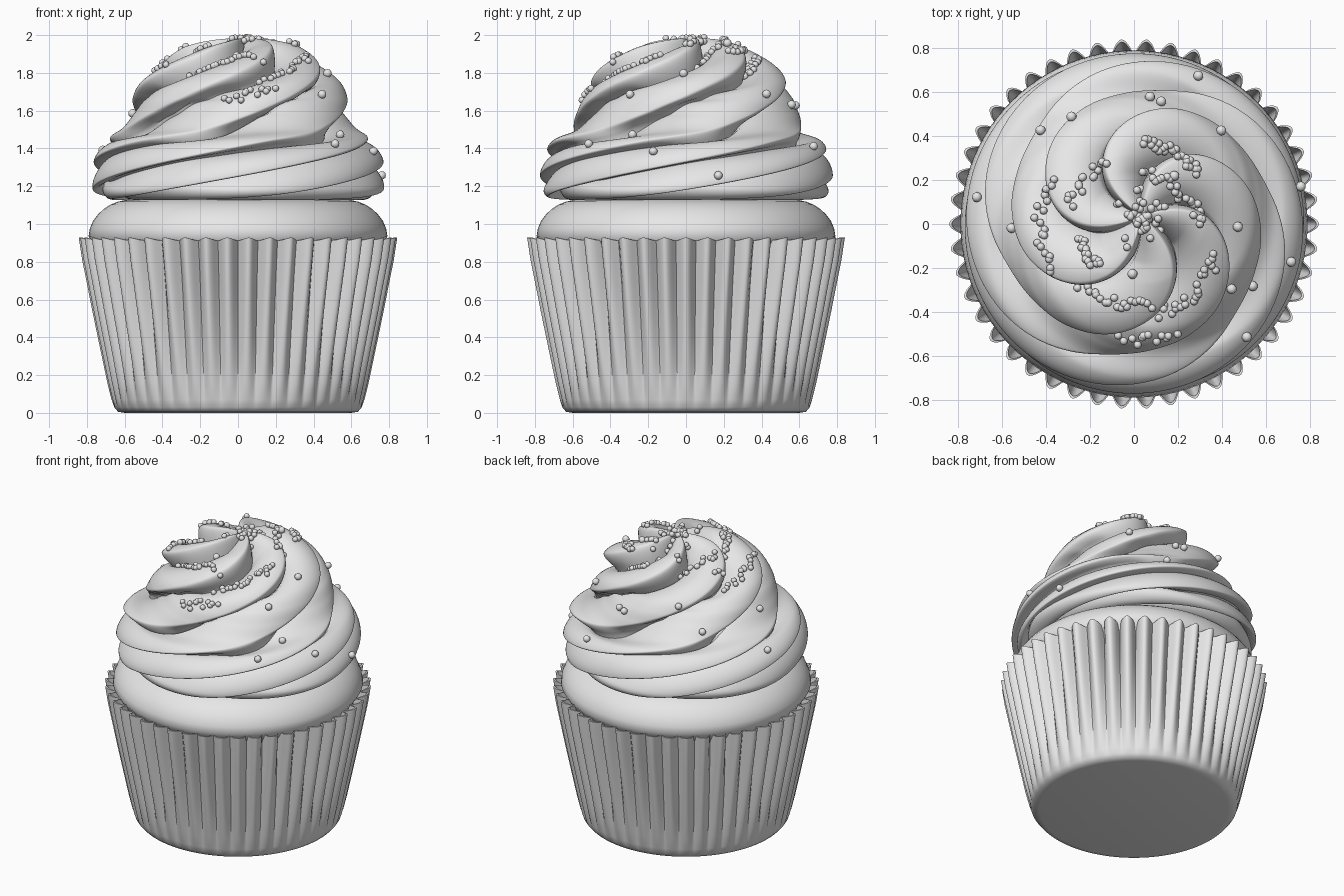
import bpy, bmesh, math, random
from mathutils import Vector
from mathutils.bvhtree import BVHTree

random.seed(7)
cube = bpy.data.objects.get("Cube")
if cube:
    bpy.data.objects.remove(cube, do_unlink=True)

TAU = 2 * math.pi
grey = bpy.data.materials.new("light grey")
grey.use_nodes = True
grey.diffuse_color = (0.8, 0.8, 0.8, 1)
grey.node_tree.nodes["Principled BSDF"].inputs["Base Color"].default_value = (0.8, 0.8, 0.8, 1)


def finish(bm, name, angle):
    me = bpy.data.meshes.new(name)
    bm.to_mesh(me)
    bm.free()
    me.materials.append(grey)
    ob = bpy.data.objects.new(name, me)
    bpy.context.collection.objects.link(ob)
    bpy.ops.object.select_all(action='DESELECT')
    ob.select_set(True)
    bpy.context.view_layer.objects.active = ob
    bpy.ops.object.shade_smooth_by_angle(angle=math.radians(angle))


def loft(rows, cols, point):
    """Closed rings of points, point(i, j) -> (x, y, z), joined by quads."""
    bm = bmesh.new()
    grid = [[bm.verts.new(point(i, j)) for j in range(cols)] for i in range(rows)]
    for a, b in zip(grid, grid[1:]):
        for j in range(cols):
            k = (j + 1) % cols
            bm.faces.new((a[j], a[k], b[k], b[j]))
    bmesh.ops.remove_doubles(bm, verts=bm.verts, dist=1e-5)
    bmesh.ops.recalc_face_normals(bm, faces=bm.faces)
    return bm


def spline(pts, n):
    """Smooth profile through (r, z) points, evenly spaced by length."""
    p = [Vector(q) for q in pts]
    p = [2 * p[0] - p[1]] + p + [2 * p[-1] - p[-2]]
    fine = []
    for a, b, c, d in zip(p, p[1:], p[2:], p[3:]):
        for k in range(30):
            t = k / 30
            fine.append(0.5 * (2 * b + (c - a) * t + (2 * a - 5 * b + 4 * c - d) * t * t
                               + (3 * b - a - 3 * c + d) * t ** 3))
    fine.append(p[-2])
    dist = [0]
    for a, b in zip(fine, fine[1:]):
        dist.append(dist[-1] + (b - a).length)
    out, k = [], 0
    for i in range(n):
        want = dist[-1] * i / (n - 1)
        while k < len(fine) - 2 and dist[k + 1] < want:
            k += 1
        out.append(fine[k].lerp(fine[k + 1], (want - dist[k]) / (dist[k + 1] - dist[k])))
    return out


# Pleated paper wrapper: outside wall, rim, then inside wall
PLEATS, STEP = 46, 12
outer = [(0, 0.0), (0.6, 0.0), (0.635, 0.006), (0.655, 0.03), (0.665, 0.07), (0.682, 0.16),
         (0.70, 0.27), (0.722, 0.4), (0.746, 0.54), (0.769, 0.68), (0.792, 0.81), (0.81, 0.92)]
wall = outer + [(r - 0.012, z) for r, z in reversed(outer[6:])]


def wrapper_point(i, j):
    r, z = wall[i]
    a = TAU * j / (PLEATS * STEP)
    wave = math.cos(PLEATS * a)
    # broad outer folds, narrow inner creases
    crest = 2 * ((wave + 1) / 2) ** 0.6 - 1
    offset = 0.033 * min(1, max(0, (z - 0.03) / 0.75)) ** 0.7 * crest
    # deeper folds near the four diagonals
    diag = abs((a % (TAU / 4)) - TAU / 8)
    if diag < 0.2 and wave < 0:
        offset -= 0.03 * max(0, (z - 0.5) / 0.42) * wave ** 4
    if z > 0.9:
        z += 0.008 * wave
    if r > 0:
        r += offset
    return r * math.cos(a), r * math.sin(a), z


finish(loft(len(wall), PLEATS * STEP, wrapper_point), "pleated_wrapper", 50)

# Domed cake
dome = spline([(0.70, 0.70), (0.745, 0.86), (0.785, 0.92), (0.79, 0.955), (0.765, 1.02),
               (0.71, 1.08), (0.63, 1.12), (0.5, 1.135), (0.3, 1.14), (0, 1.14)], 28)


def cake_point(i, j):
    a = TAU * j / 96
    r, z = dome[i]
    return r * math.cos(a), r * math.sin(a), z


finish(loft(len(dome), 96, cake_point), "cake", 60)

# Piped frosting: twisted lobes with drooping lower lips, leaning slightly at the top
LOBES, COLS, ROWS = 6, 240, 150
env = spline([(0.5, 1.13), (0.67, 1.145), (0.755, 1.18), (0.775, 1.25), (0.765, 1.38),
              (0.715, 1.48), (0.625, 1.545), (0.59, 1.62), (0.57, 1.70), (0.525, 1.79),
              (0.42, 1.88), (0.27, 1.95), (0.11, 1.98), (0, 1.975)], ROWS)
DEPTH = [1.0, 0.8, 1.2, 0.9, 1.1, 0.8]


def frosting_point(i, j):
    s = i / (ROWS - 1)
    c = env[i]
    tangent = (env[min(i + 1, ROWS - 1)] - env[max(i - 1, 0)]).normalized()
    normal = Vector((tangent.y, -tangent.x))
    lobe, v = divmod(j * LOBES / COLS, 1)
    # short steep rise from the groove to the lip, then a long soft fall
    if v < 0.2:
        ridge = math.sin(v / 0.2 * math.pi / 2) ** 0.8
    else:
        ridge = math.cos((v - 0.2) / 0.8 * math.pi / 2) ** 0.75
    depth = (0.06 + 0.12 * s) * DEPTH[int(lobe)] * min(1, s / 0.12) * min(1, c.x / 0.22)
    p = c - normal * depth * (1 - ridge)
    droop = 0.04 * ridge * math.sin(math.pi * min(1, s * 1.25)) * min(1, c.x / 0.3)
    a = 6.8 * (1 - (1 - s) ** 1.9) - TAU * j / COLS
    r = max(0, p.x)
    lean = 0.035 * s * s
    return r * math.cos(a) + lean, r * math.sin(a) + lean, p.y - droop


bm = loft(ROWS, COLS, frosting_point)
tree = BVHTree.FromBMesh(bm)
finish(bm, "swirled_frosting", 40)

# Sugar pearls: strands (radius, start degrees, end degrees, count), a cluster and strays
spots = []
strands = [(0.43, 150, 212, 20), (0.37, 38, 85, 28), (0.37, 228, 285, 20), (0.40, 322, 340, 8),
           (0.42, 285, 318, 14), (0.52, 262, 292, 12), (0.30, 112, 165, 16), (0.24, 30, 85, 14),
           (0.25, 195, 232, 16), (0.29, 0, 28, 12)]
for r, a0, a1, n in strands:
    for k in range(n):
        a = math.radians(a0 + (a1 - a0) * (k + random.random()) / n)
        q = r + random.uniform(-0.025, 0.025)
        spots.append((q * math.cos(a), q * math.sin(a), 0.018))
for k in range(55):
    a, q = random.random() * TAU, abs(random.gauss(0, 0.085))
    spots.append((0.04 + q * math.cos(a), 0.02 + q * math.sin(a), 0.018))
for x, y in [(0.29, 0.67), (0.12, 0.55), (0.07, 0.57), (-0.42, 0.42), (-0.28, 0.48), (0.39, 0.42),
             (0.18, 0.22), (-0.55, -0.02), (-0.71, 0.12), (0.75, 0.17), (0.71, -0.17),
             (0.51, -0.51), (0.54, -0.28), (0.44, -0.29), (0.47, -0.01), (0.0, -0.23)]:
    spots.append((x, y, 0.023))

bm = bmesh.new()
for x, y, size in spots:
    hit = tree.ray_cast(Vector((x, y, 3)), Vector((0, 0, -1)))
    if hit[0]:
        n = hit[1] if hit[1].z > 0 else -hit[1]
        ball = bmesh.ops.create_icosphere(bm, subdivisions=2, radius=size)
        bmesh.ops.translate(bm, verts=ball["verts"], vec=hit[0] + n * size * 0.5)
finish(bm, "sugar_pearls", 80)
